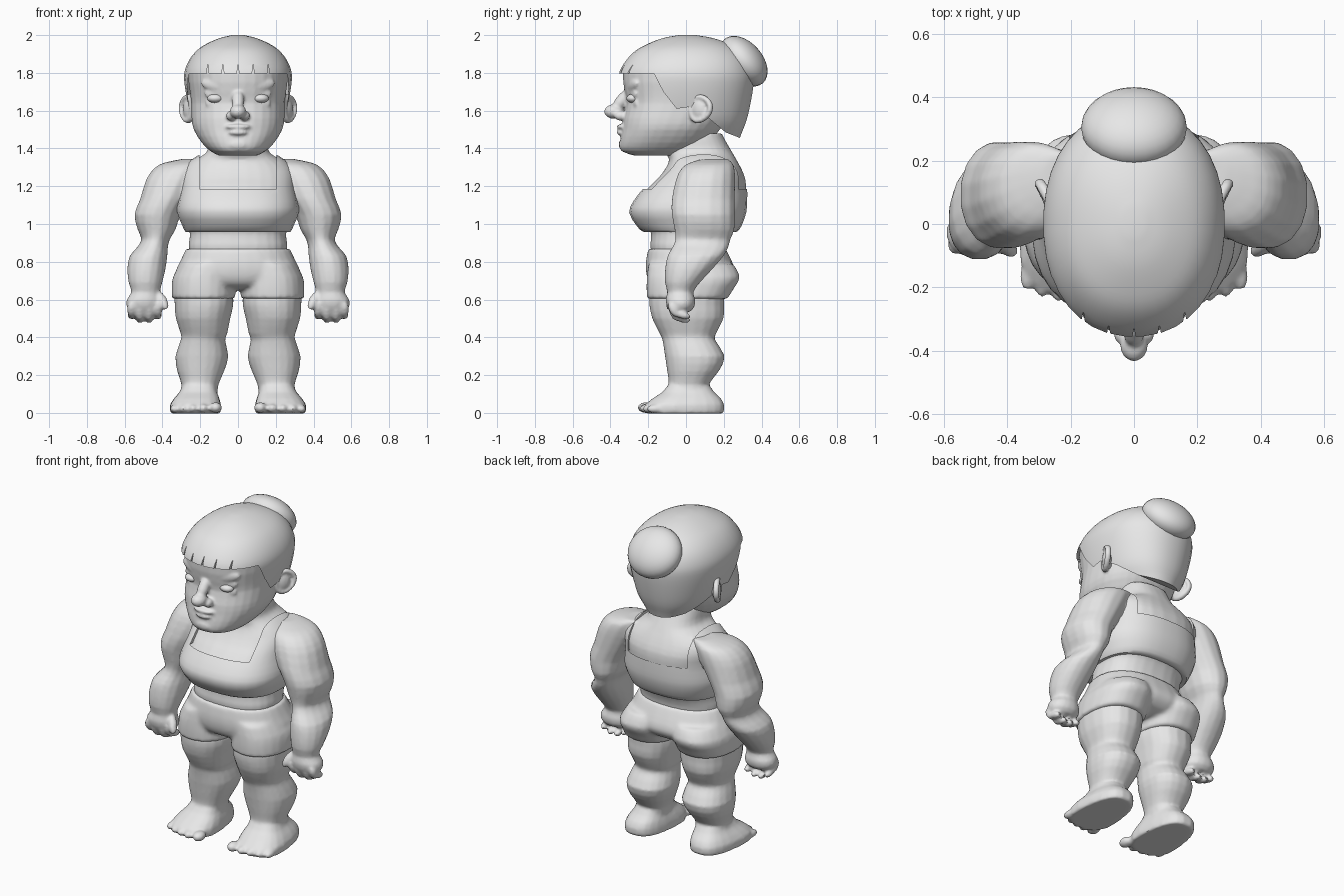
import bpy, bmesh, math
from mathutils import Vector, Matrix

if "Cube" in bpy.data.objects:
    bpy.data.objects.remove(bpy.data.objects["Cube"])

grey = bpy.data.materials.new("plain_grey")
grey.diffuse_color = (0.8, 0.8, 0.8, 1)
grey.use_nodes = True
grey.node_tree.nodes["Principled BSDF"].inputs["Base Color"].default_value = grey.diffuse_color


def finish(name, bm):
    bmesh.ops.recalc_face_normals(bm, faces=bm.faces)
    me = bpy.data.meshes.new(name)
    bm.to_mesh(me)
    bm.free()
    me.materials.append(grey)
    ob = bpy.data.objects.new(name, me)
    bpy.context.collection.objects.link(ob)
    return ob


def smooth_rings(rings, steps):
    """Catmull-Rom interpolation between cross-sections."""
    out = []
    for i in range(len(rings) - 1):
        p = [rings[min(max(i + k, 0), len(rings) - 1)] for k in (-1, 0, 1, 2)]
        for s in range(steps):
            t = s / steps
            out.append([0.5 * (2 * b + (c - a) * t + (2 * a - 5 * b + 4 * c - d) * t * t
                               + (3 * b - a - 3 * c + d) * t ** 3) for a, b, c, d in zip(*p)])
    return out + [rings[-1]]


def loft(name, rings, n=16, power=2.3, steps=2, side=1, shape=None):
    """Stack horizontal superellipse rings given as (z, x0, x1, y0, y1)."""
    bm = bmesh.new()
    loops = []
    for z, x0, x1, y0, y1 in smooth_rings(rings, steps):
        loop = []
        for k in range(n):
            a = 2 * math.pi * (k + 0.5) / n
            c, s = math.cos(a), math.sin(a)
            x = (x0 + x1) / 2 + (x1 - x0) / 2 * math.copysign(abs(c) ** (2 / power), c)
            y = (y0 + y1) / 2 + (y1 - y0) / 2 * math.copysign(abs(s) ** (2 / power), s)
            if shape:
                x, y = shape(x, y)
            loop.append(bm.verts.new((side * x, y, z)))
        loops.append(loop)
    for a, b in zip(loops, loops[1:]):
        for k in range(n):
            bm.faces.new((a[k], a[(k + 1) % n], b[(k + 1) % n], b[k]))
    bm.faces.new(loops[0])
    bm.faces.new(loops[-1])
    return finish(name, bm)


def centred(rows):
    return [(z, -w, w, y0, y1) for z, w, y0, y1 in rows]


def ball(name, loc, radii, direction=None, seg=16):
    """Ellipsoid whose third radius lies along direction."""
    bm = bmesh.new()
    bmesh.ops.create_uvsphere(bm, u_segments=seg, v_segments=seg // 2 + 2, radius=1)
    rot = Vector(direction).to_track_quat('Z', 'Y').to_matrix().to_4x4() if direction else Matrix()
    bm.transform(Matrix.Translation(loc) @ rot @ Matrix.Diagonal((*radii, 1)))
    return finish(name, bm)


def digit(name, a, b, r):
    a, b = Vector(a), Vector(b)
    return ball(name, (a + b) / 2, (r, r, (b - a).length / 2 + r * 0.6), b - a, 10)


def prism(bm, pts, axis, lo, hi):
    """Extrude a 2D outline along x (points y,z) or along y (points x,z)."""
    def place(p, d):
        return (d, p[0], p[1]) if axis == 'x' else (p[0], d, p[1])
    a = [bm.verts.new(place(p, lo)) for p in pts]
    b = [bm.verts.new(place(p, hi)) for p in pts]
    bm.faces.new(a)
    bm.faces.new(b)
    for k in range(len(pts)):
        j = (k + 1) % len(pts)
        bm.faces.new((a[k], a[j], b[j], b[k]))


def bake(ob):
    dg = bpy.context.evaluated_depsgraph_get()
    me = bpy.data.meshes.new_from_object(ob.evaluated_get(dg))
    ob.modifiers.clear()
    ob.data = me
    if not me.materials:
        me.materials.append(grey)
    return ob


def carve(ob, cutter, operation):
    mod = ob.modifiers.new("cut", 'BOOLEAN')
    mod.object, mod.operation, mod.solver = cutter, operation, 'EXACT'
    bake(ob)
    bpy.data.objects.remove(cutter)


def open_inside(ob, rule):
    """Remove the large flat caps that are buried inside other parts."""
    bm = bmesh.new()
    bm.from_mesh(ob.data)
    caps = [f for f in bm.faces if f.calc_area() > .03 and rule(f.calc_center_median())]
    bmesh.ops.delete(bm, geom=caps, context='FACES')
    bm.to_mesh(ob.data)
    bm.free()


def fuse(name, parts, voxel, rounds):
    """Melt overlapping parts into one soft skin."""
    bm = bmesh.new()
    for p in parts:
        bm.from_mesh(p.data)
        bpy.data.objects.remove(p)
    ob = finish(name, bm)
    rm = ob.modifiers.new("melt", 'REMESH')
    rm.mode, rm.voxel_size = 'VOXEL', voxel
    sm = ob.modifiers.new("soften", 'SMOOTH')
    sm.factor, sm.iterations = 0.5, rounds
    return bake(ob)


def foot_taper(x, y):
    return .22 + (x - .22) * min(0.9 - 0.75 * min(max(y, -.12), .15), 1), y


# Torso with neck, shorts waist, and cropped top
skin = [loft("torso", centred([
    (.85, .26, -.185, .2), (.89, .262, -.19, .205), (.95, .255, -.185, .23), (1.0, .275, -.21, .275),
    (1.08, .305, -.26, .31), (1.17, .298, -.22, .318), (1.24, .30, -.15, .315),
    (1.30, .28, -.105, .29), (1.345, .22, -.09, .265), (1.38, .165, -.11, .245),
    (1.44, .155, -.11, .21), (1.48, .15, -.1, .19)]), n=28, power=2.4)]
shorts = [loft("shorts_waist", centred([
    (.652, .07, -.1, .14), (.675, .29, -.18, .22), (.73, .335, -.21, .265), (.80, .308, -.213, .245),
    (.87, .275, -.2, .21)]), n=28)]
top = loft("cropped_top", centred([
    (.965, .245, -.175, .23), (.958, .278, -.225, .268), (.99, .295, -.262, .295), (1.06, .323, -.302, .32),
    (1.12, .318, -.28, .325), (1.19, .303, -.225, .325), (1.25, .303, -.16, .32),
    (1.30, .29, -.112, .30), (1.345, .24, -.10, .275), (1.37, .2, -.06, .25)]), n=32, power=2.5)
bm = bmesh.new()
prism(bm, [(-.205, 1.185), (.205, 1.185), (.2, 1.6), (-.2, 1.6)], 'y', -1, 1)
carve(top, finish("neckline_cutter", bm), 'DIFFERENCE')
open_inside(top, lambda c: abs(c.x) < .1)

# Head and facial forms
face = [loft("head", centred([
    (1.362, .10, -.27, .0), (1.385, .145, -.34, .05), (1.43, .192, -.35, .12), (1.5, .235, -.338, .18),
    (1.56, .246, -.332, .22), (1.64, .248, -.315, .27), (1.7, .255, -.325, .31), (1.8, .265, -.335, .335),
    (1.87, .237, -.295, .31), (1.92, .2, -.245, .265), (1.955, .145, -.18, .21), (1.98, .08, -.1, .12)]),
    n=32, power=2.3),
    ball("chin", (0, -.305, 1.42), (.085, .052, .045)),
    ball("muzzle", (0, -.305, 1.50), (.10, .04, .05)),
    digit("nose_bridge", (0, -.30, 1.70), (0, -.375, 1.61), .034),
    ball("nose_tip", (0, -.382, 1.595), (.044, .052, .038)),
    ball("upper_lip", (0, -.335, 1.515), (.07, .032, .015)),
    ball("lower_lip", (0, -.33, 1.484), (.055, .038, .018))]

for s, tag in ((-1, "right"), (1, "left")):
    # Shorts leg, leg and foot
    shorts.append(loft(f"shorts_leg_{tag}", [
        (.603, .014, .351, -.207, .22), (.66, .012, .352, -.21, .255), (.72, .01, .345, -.208, .287),
        (.79, .005, .305, -.2, .25)], n=24, side=s))
    skin.append(loft(f"leg_{tag}", [
        (.62, .024, .338, -.195, .205), (.57, .024, .336, -.195, .203), (.5, .04, .33, -.18, .2),
        (.42, .056, .304, -.14, .16), (.385, .068, .304, -.125, .155), (.3, .05, .332, -.112, .206),
        (.22, .073, .322, -.1, .174), (.15, .103, .3, -.092, .122), (.09, .11, .31, -.11, .14)], n=20, side=s))
    skin.append(loft(f"foot_{tag}", [
        (.16, .112, .292, -.085, .115), (.11, .1, .32, -.125, .15), (.075, .088, .35, -.18, .187),
        (.045, .081, .37, -.217, .203), (.012, .081, .37, -.217, .203), (-.003, .085, .365, -.21, .195)],
        n=20, power=2.7, steps=1, side=s, shape=foot_taper))
    for i, (x, y, r) in enumerate([(.118, -.212, .034), (.183, -.208, .029), (.238, -.2, .028),
                                   (.289, -.186, .027), (.335, -.165, .026)]):
        skin.append(ball(f"toe_{tag}_{i}", (s * x, y, r * .82), (r, .046, r * .85), seg=12))

    # Arm down to the palm
    skin.append(loft(f"arm_{tag}", [
        (1.345, .16, .29, .09, .22), (1.325, .17, .39, .02, .245), (1.295, .18, .445, -.025, .258),
        (1.235, .2, .488, -.055, .262), (1.13, .26, .52, -.077, .26), (1.05, .303, .55, -.077, .26),
        (.97, .33, .532, -.062, .258), (.92, .36, .512, -.057, .237), (.88, .37, .532, -.072, .227),
        (.83, .373, .575, -.1, .2), (.76, .383, .587, -.112, .14), (.69, .40, .58, -.112, .075),
        (.64, .413, .565, -.1, .04), (.60, .403, .59, -.108, .05), (.56, .403, .59, -.1, .045),
        (.535, .43, .565, -.085, .02)], n=16, power=2.1, side=s))
    # Curled fingers and thumb
    for i, (x, z) in enumerate([(.424, .508), (.471, .49), (.519, .49), (.564, .51)]):
        skin.append(digit(f"finger_base_{tag}_{i}", (s * x, -.08, .575), (s * x, -.05, z + .01), .025))
        skin.append(digit(f"finger_tip_{tag}_{i}", (s * x, -.055, z + .02), (s * x, .012, z), .022))
    skin.append(digit(f"thumb_{tag}", (s * .42, -.05, .63), (s * .383, -.09, .56), .027))

    # Ear bowl with raised rim, flared towards the back and leaning
    flare = Vector((s * .85, -.52, 0)).to_track_quat('Z', 'Y').to_matrix().to_4x4()
    lean = Matrix.Rotation(s * .2, 4, 'Y') @ Matrix.Rotation(-.4, 4, 'X')
    face.append(ball(f"ear_{tag}", (s * .258, .068, 1.605), (.05, .06, .026), (s * .85, -.52, 0)))
    bm = bmesh.new()
    rings = []
    for k in range(20):
        a = 2 * math.pi * k / 20
        rings.append([])
        for j in range(8):
            b = math.pi * j / 4
            r = 1 + .25 * math.cos(b)
            w = .058 + .01 * math.sin(a)
            rings[-1].append(bm.verts.new((w * r * math.cos(a), .063 * r * math.sin(a), .018 * math.sin(b))))
    for k in range(20):
        p, q = rings[k], rings[(k + 1) % 20]
        for j in range(8):
            bm.faces.new((p[j], p[(j + 1) % 8], q[(j + 1) % 8], q[j]))
    bm.transform(Matrix.Translation((s * .268, .074, 1.608)) @ lean @ flare)
    face.append(finish(f"ear_rim_{tag}", bm))

    # Eye, lids, brow, nostril
    ball(f"eye_{tag}", (s * .12, -.28, 1.665), (.043, .036, .024))
    face += [ball(f"upper_lid_{tag}", (s * .12, -.283, 1.692), (.011, .032, .06), (s, 0.3, -.05)),
             ball(f"lower_lid_{tag}", (s * .12, -.278, 1.638), (.009, .032, .055), (s, 0.3, .05)),
             ball(f"brow_{tag}", (s * .115, -.287, 1.735), (.02, .035, .085), (s, 0.35, .15)),
             ball(f"nostril_{tag}", (s * .037, -.345, 1.573), (.027, .036, .026))]

# Melt the parts into continuous surfaces
fuse("body_skin", skin, .010, 3)
fuse("shorts", shorts, .012, 5)
fuse("head", face, .008, 2)

# Hair trimmed to the hairline, with a notched fringe
hair = loft("hair", centred([
    (1.42, .15, -.3, .275), (1.48, .195, -.33, .295), (1.55, .24, -.35, .322), (1.65, .268, -.358, .345),
    (1.75, .285, -.36, .36), (1.81, .283, -.352, .355), (1.87, .258, -.315, .33), (1.92, .217, -.265, .285),
    (1.955, .165, -.2, .23), (1.985, .095, -.12, .14), (2.0, .03, -.035, .05)]), n=36, power=2.2, steps=3)
bm = bmesh.new()
prism(bm, [(-.6, 1.797), (-.17, 1.797), (-.12, 1.70), (-.05, 1.61), (.02, 1.62), (.12, 1.56), (.21, 1.485),
           (.3, 1.45), (.6, 1.45), (.6, 2.2), (-.6, 2.2)], 'x', -.6, .6)
carve(hair, finish("hairline_cutter", bm), 'INTERSECT')
bm = bmesh.new()
for x in (-.16, -.08, 0, .08, .16):
    prism(bm, [(x - .007, 1.78), (x + .007, 1.78), (x + .001, 1.845), (x - .001, 1.845)], 'y', -.6, -.15)
carve(hair, finish("fringe_cutter", bm), 'DIFFERENCE')
open_inside(hair, lambda c: c.y < .1 and abs(c.x) < .1)
ball("hair_bun", (0, .305, 1.862), (.167, .155, .1), (0, .75, .66), 28)

# Smooth shading that keeps hems and hairlines crisp
for ob in bpy.data.objects:
    ob.select_set(True)
    bpy.context.view_layer.objects.active = ob
bpy.ops.object.shade_smooth_by_angle(angle=math.radians(45))
